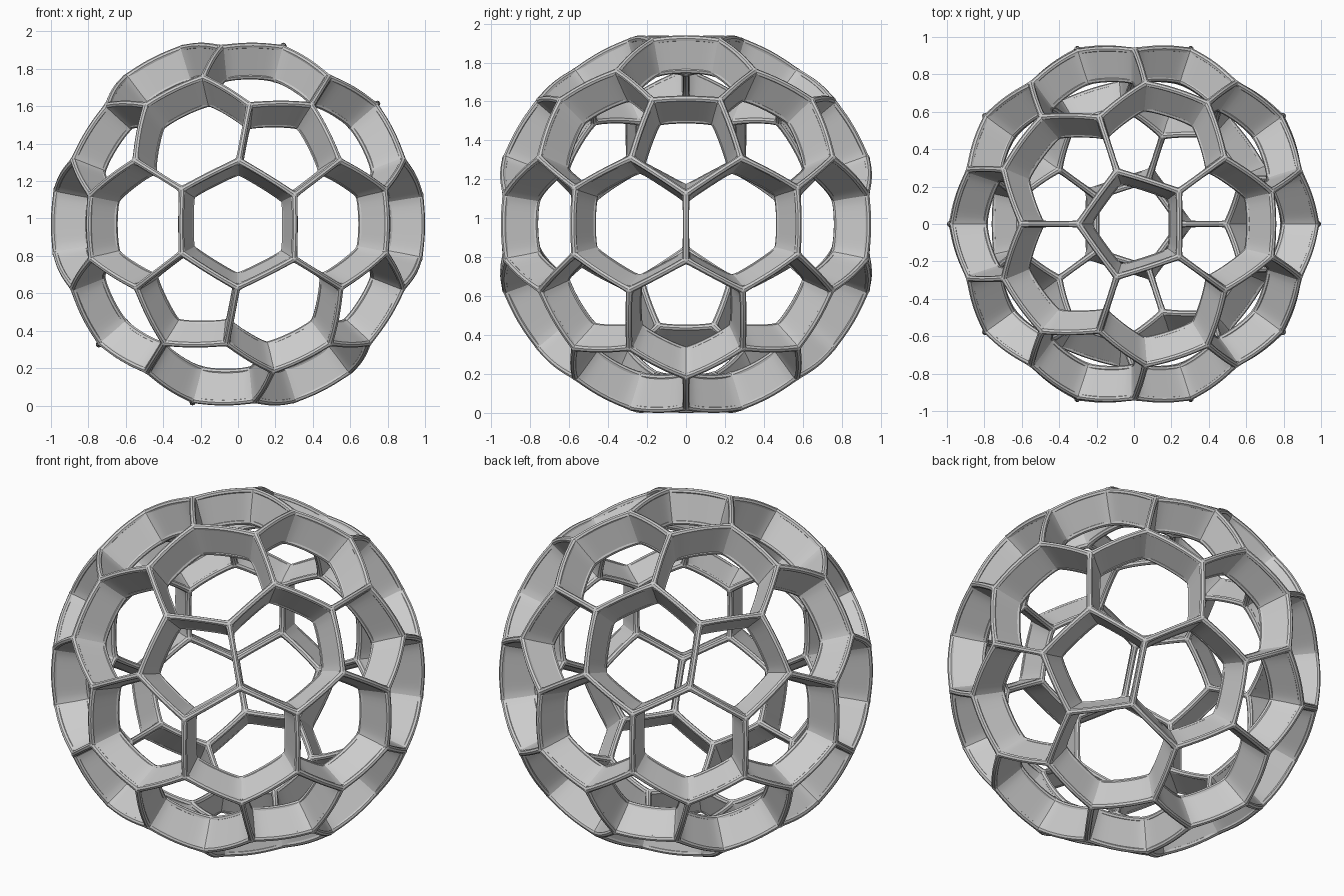
import bpy, bmesh
from mathutils import Vector, Matrix

if "Cube" in bpy.data.objects:
    bpy.data.objects.remove(bpy.data.objects["Cube"])

CENTRE = Vector((0, 0, 0.97))
R_OUT, R_IN = 0.984, 0.815     # centre radius of outer and inner rims
ROD, NODE = 0.0165, 0.021      # rim rod and joint radii
THIN = 0.012                   # half thickness of the radial walls
SEG = 12

# Cage layout: dual of a once-divided icosahedron (12 pentagons, 30 hexagons)
base = bmesh.new()
bmesh.ops.create_icosphere(base, subdivisions=2, radius=1)
joints = {f.index: sum((v.co for v in f.verts), Vector()).normalized() for f in base.faces} \
    if base.faces.index_update() is None else {}
edges = [tuple(f.index for f in e.link_faces) for e in base.edges]
base.free()


def arc(a, b):
    """Unit directions along the great circle between two joints."""
    return [a.slerp(b, i / SEG) for i in range(SEG + 1)]


def flare(i):
    """Extra width that grows near the two ends of a strut."""
    return abs(2 * i / SEG - 1) ** 6


def finish(obj):
    bpy.ops.object.select_all(action='DESELECT')
    obj.select_set(True)
    bpy.context.view_layer.objects.active = obj
    if obj.type == 'CURVE':
        bpy.ops.object.convert(target='MESH')
    bpy.ops.object.shade_smooth_by_angle()


def add_mesh(name, bm):
    bmesh.ops.recalc_face_normals(bm, faces=bm.faces)
    me = bpy.data.meshes.new(name)
    bm.to_mesh(me)
    bm.free()
    obj = bpy.data.objects.new(name, me)
    obj.location = CENTRE
    bpy.context.collection.objects.link(obj)
    finish(obj)


# Radial walls, one curved panel per cage edge
bm = bmesh.new()
for ia, ib in edges:
    a, b = joints[ia], joints[ib]
    side = a.cross(b).normalized()
    rings = []
    for i, d in enumerate(arc(a, b)):
        w = side * (THIN + 0.010 * flare(i))
        rings.append([bm.verts.new(p) for p in
                      (d * R_OUT + w, d * R_IN + w, d * R_IN - w, d * R_OUT - w)])
    for r, s in zip(rings, rings[1:]):
        for k in range(4):
            n = (k + 1) % 4
            bm.faces.new((r[k], r[n], s[n], s[k]))
    bm.faces.new(rings[0])
    bm.faces.new(rings[-1])
add_mesh("radial_walls", bm)


# Rounded rims running along the outer and inner borders of the walls
def rim(name, radius):
    cu = bpy.data.curves.new(name, 'CURVE')
    cu.dimensions = '3D'
    cu.bevel_depth = ROD
    cu.bevel_resolution = 2
    for ia, ib in edges:
        sp = cu.splines.new('POLY')
        sp.points.add(SEG)
        for i, d in enumerate(arc(joints[ia], joints[ib])):
            sp.points[i].co = (*(d * radius), 1)
            sp.points[i].radius = 1 + 0.2 * flare(i)
    obj = bpy.data.objects.new(name, cu)
    obj.location = CENTRE
    bpy.context.collection.objects.link(obj)
    finish(obj)


rim("outer_rim", R_OUT)
rim("inner_rim", R_IN)

# Small ball joints where three rims meet
bm = bmesh.new()
for d in joints.values():
    for r in (R_OUT, R_IN):
        bmesh.ops.create_icosphere(bm, subdivisions=2, radius=NODE,
                                   matrix=Matrix.Translation(d * r))
add_mesh("ball_joints", bm)
